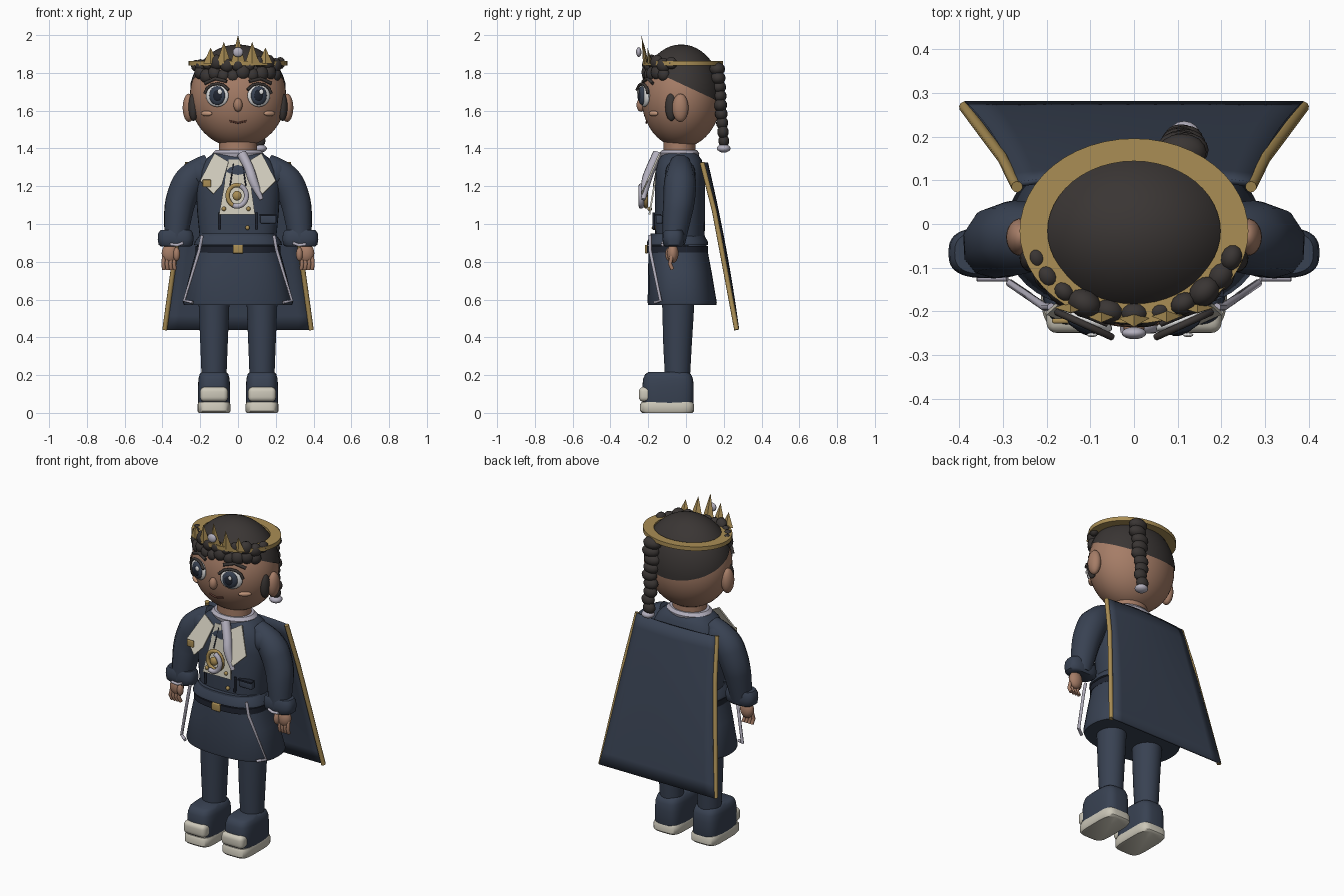
import bpy, bmesh, math, random
from mathutils import Vector, Matrix

random.seed(4)
if "Cube" in bpy.data.objects:
    bpy.data.objects.remove(bpy.data.objects["Cube"], do_unlink=True)


def material(name, *rgb):
    m = bpy.data.materials.new(name)
    m.use_nodes = True
    m.diffuse_color = (*rgb, 1)
    bsdf = next(n for n in m.node_tree.nodes if n.type == "BSDF_PRINCIPLED")
    bsdf.inputs["Base Color"].default_value = (*rgb, 1)
    return m


navy = material("navy cloth", .04, .054, .085)
dark = material("dark navy", .014, .018, .03)
skin = material("skin", .38, .205, .135)
blush = material("blush", .55, .31, .2)
lip = material("lip brown", .13, .05, .035)
hair = material("dark hair", .042, .036, .034)
gold = material("gold", .4, .27, .09)
cream = material("cream", .6, .57, .48)
lavender = material("lavender", .45, .43, .51)
white = material("eye white", .75, .75, .75)


def finish(name, bm, mat, smooth=True):
    mesh = bpy.data.meshes.new(name)
    bmesh.ops.recalc_face_normals(bm, faces=bm.faces)
    bm.to_mesh(mesh)
    bm.free()
    obj = bpy.data.objects.new(name, mesh)
    bpy.context.collection.objects.link(obj)
    mesh.materials.append(mat)
    if smooth:
        shade(obj)
    return obj


def shade(obj):
    bpy.ops.object.select_all(action="DESELECT")
    obj.select_set(True)
    bpy.context.view_layer.objects.active = obj
    bpy.ops.object.shade_smooth_by_angle(angle=math.radians(45))


def ball(name, loc, size, mat, turn=0, detail=24):
    bm = bmesh.new()
    bmesh.ops.create_uvsphere(bm, u_segments=detail, v_segments=detail // 2, radius=1)
    bm.transform(Matrix.Translation(loc) @ Matrix.Rotation(turn, 4, "Z") @ Matrix.Diagonal((*size, 1)))
    return finish(name, bm, mat)


def box(name, loc, size, mat, bevel=0):
    bm = bmesh.new()
    bmesh.ops.create_cube(bm, size=1)
    bm.transform(Matrix.Translation(loc) @ Matrix.Diagonal((*size, 1)))
    if bevel:
        bmesh.ops.bevel(bm, geom=bm.edges[:], offset=bevel, segments=4, profile=.5, affect="EDGES")
    return finish(name, bm, mat)


def loft(name, rings, mat, power=2, n=40):
    """Skin rounded cross-sections given as (z, x, y, half width, half depth)."""
    bm = bmesh.new()
    loops = []
    for z, x, y, rx, ry in rings:
        loop = []
        for i in range(n):
            a = math.tau * i / n
            c, s = math.cos(a), math.sin(a)
            px = math.copysign(abs(c) ** (2 / power), c)
            py = math.copysign(abs(s) ** (2 / power), s)
            loop.append(bm.verts.new((x + rx * px, y + ry * py, z)))
        loops.append(loop)
    for lo, hi in zip(loops, loops[1:]):
        for i in range(n):
            j = (i + 1) % n
            bm.faces.new((lo[i], lo[j], hi[j], hi[i]))
    bm.faces.new(loops[0])
    bm.faces.new(loops[-1])
    return finish(name, bm, mat)


def tube(name, points, mat, radius, radii=None, kind="POLY"):
    curve = bpy.data.curves.new(name, "CURVE")
    curve.dimensions = "3D"
    curve.bevel_depth = radius
    curve.bevel_resolution = 3
    curve.use_fill_caps = True
    spline = curve.splines.new(kind)
    spline.points.add(len(points) - 1)
    for i, (p, co) in enumerate(zip(spline.points, points)):
        p.co = (*co, 1)
        p.radius = radii[i] if radii else 1
    if kind == "NURBS":
        spline.use_endpoint_u = True
        spline.order_u = 3
    obj = bpy.data.objects.new(name, curve)
    bpy.context.collection.objects.link(obj)
    curve.materials.append(mat)
    bpy.ops.object.select_all(action="DESELECT")
    obj.select_set(True)
    bpy.context.view_layer.objects.active = obj
    bpy.ops.object.convert(target="MESH")
    shade(bpy.context.view_layer.objects.active)


def plate(name, outline, mat, y_at):
    bm = bmesh.new()
    bm.faces.new([bm.verts.new((x, y_at(z), z)) for x, z in outline])
    obj = finish(name, bm, mat, False)
    obj.modifiers.new("thickness", "SOLIDIFY").thickness = .009


# Head and hair cap
centre, size = Vector((0, -.025, 1.675)), Vector((.255, .212, .27))


def face_y(x, z):
    return centre.y - size.y * math.sqrt(max(0, 1 - (x / size.x) ** 2 - ((z - centre.z) / size.z) ** 2))


ball("head", centre, size, skin, detail=48)
bm = bmesh.new()
bmesh.ops.create_uvsphere(bm, u_segments=48, v_segments=24, radius=1)
bm.transform(Matrix.Translation(centre) @ Matrix.Diagonal((*(size * 1.02), 1)))
bmesh.ops.bisect_plane(bm, geom=bm.verts[:] + bm.edges[:] + bm.faces[:], plane_co=(0, 0, 1.73),
                       plane_no=(0, .42, .9), clear_inner=True)
finish("hair_cap", bm, hair)

# Curly fringe in two rows, with a bunch at each temple
for row, (z, count, reach) in enumerate(((1.85, 11, 72), (1.795, 10, 58))):
    for i in range(count):
        a = math.radians(-reach + 2 * reach * i / (count - 1))
        r = random.uniform(.028, .042)
        loc = (.235 * math.sin(a), -.02 - .185 * math.cos(a), z + random.uniform(-.015, .012))
        ball("fringe_curl", loc, (r, r * .8, r), hair, a, 12)

# Braid with a tied end
for i in range(9):
    t = i / 8
    r = .056 - .018 * t
    ball("braid_knot", (.11 + .008 * math.sin(i * 2), .165 + .035 * t, 1.82 - .38 * t), (r, r * .75, .036), hair, 0, 16)
ball("braid_tie", (.115, .2, 1.4), (.038, .036, .022), lavender, 0, 16)

# Crown: flat ring, five points and a jewel
bm = bmesh.new()
rims = []
for rx, ry, z in ((.262, .212, 1.838), (.262, .212, 1.862), (.198, .16, 1.862), (.198, .16, 1.838)):
    rims.append([bm.verts.new((rx * math.cos(math.tau * i / 48), -.016 + ry * math.sin(math.tau * i / 48), z))
                 for i in range(48)])
for k in range(4):
    a, b = rims[k], rims[(k + 1) % 4]
    for i in range(48):
        j = (i + 1) % 48
        bm.faces.new((a[i], a[j], b[j], b[i]))
finish("crown_ring", bm, gold)
for x, height in ((-.145, .085), (-.075, .115), (0, .15), (.075, .115), (.145, .085)):
    bm = bmesh.new()
    bmesh.ops.create_cone(bm, cap_ends=True, segments=4, radius1=.038, radius2=0, depth=height)
    bm.transform(Matrix.Translation((x, -.225 + x * x * 1.3, 1.85 + height / 2))
                 @ Matrix.Rotation(math.radians(8), 4, "X") @ Matrix.Diagonal((1, .35, 1, 1)))
    finish("crown_point", bm, gold, False)
ball("crown_jewel", (0, -.25, 1.91), (.028, .014, .026), lavender)

# Face
ball("nose", (0, -.238, 1.63), (.024, .024, .036), skin)
tube("mouth", [(x, face_y(x, 1.54) - .002, 1.535 + abs(x) * .22) for x in (-.045, -.02, 0, .02, .045)], lip, .005)

for s, side in ((1, "left"), (-1, "right")):
    # Eyes, lashes, cheeks, ears
    turn = s * math.radians(20)
    for part, depth, dims, mat in (("eye", .004, (.064, .02, .06), white), ("iris", .016, (.045, .018, .05), navy),
                                   ("pupil", .029, (.025, .009, .03), dark)):
        ball(f"{side}_{part}", (s * .11, -.216 - depth, 1.68), dims, mat, turn)
    ball(f"{side}_glint", (s * .11 + .014, -.254, 1.7), (.012, .005, .014), white)
    lash = [(s * (.11 + .066 * math.cos(a)), -.232 + .03 * math.cos(a), 1.685 + .058 * math.sin(a))
            for a in (.1, .6, 1.1, 1.6, 2.1, 2.7)]
    tube(f"{side}_lash", lash, hair, .008)
    tube(f"{side}_brow", [(s * x, face_y(x, z) - .006, z) for x, z in ((.06, 1.755), (.12, 1.77), (.175, 1.745))], hair, .009)
    ball(f"{side}_cheek", (s * .167, -.172, 1.585), (.036, .012, .014), blush, s * .65)
    ball(f"{side}_ear", (s * .26, -.03, 1.615), (.033, .043, .075), skin)
    ball(f"{side}_sideburn", (s * .236, -.078, 1.62), (.026, .032, .075), hair)

    # Sleeve, cuff and hand
    tube(f"{side}_sleeve", [(s * x, y, z) for x, y, z in ((.15, -.03, 1.32), (.25, -.03, 1.26), (.305, -.035, 1.13),
         (.32, -.05, 1.03), (.33, -.065, .9))], navy, .08, (.7, 1.08, 1.06, .95, .75), "NURBS")
    ball(f"{side}_shoulder", (s * .2, -.03, 1.265), (.075, .08, .085), navy)
    loft(f"{side}_cuff", [(z, s * .33, -.066, .095 * k, .058 * k)
         for z, k in ((.88, .8), (.89, .95), (.92, 1), (.95, .97), (.968, .85))], navy, 2.8)
    tube(f"{side}_cuff_trim", [(s * x, -.124, z) for x, z in ((.29, .9), (.32, .888), (.36, .892))], lavender, .008)
    ball(f"{side}_palm", (s * .362, -.07, .845), (.042, .03, .052), skin)
    for i in range(4):
        x = .335 + i * .019
        tube(f"{side}_finger", [(s * x, -.075, .83), (s * (x + .004), -.085, .79), (s * x, -.072, .76)], skin, .0105)
    ball(f"{side}_thumb", (s * .325, -.09, .84), (.018, .02, .036), skin)

    # Leg and boot
    x = s * .127
    loft(f"{side}_trouser_leg", [(.17, x, -.045, .065, .065), (.35, x, -.045, .072, .075), (.64, x, -.04, .084, .088)], navy)
    loft(f"{side}_boot", [(z, x, -.095, .085 * k, .136 * k) for z, k in
         ((.045, .97), (.06, 1), (.14, 1), (.18, .97), (.205, .89), (.217, .75))], navy, 3.5)
    loft(f"{side}_sole", [(z, x, -.1, .087 * k, .143 * k) for z, k in
         ((0, .93), (.01, 1), (.045, 1), (.057, .95))], cream, 4.5)
    box(f"{side}_toe_cap", (x, -.215, .098), (.148, .07, .078), cream, .025)

    # Lapel and skirt trim
    plate(f"{side}_lapel", [(s * x, z) for x, z in ((.125, 1.375), (.05, 1.33), (.085, 1.21), (.13, 1.16), (.2, 1.23))],
          cream, lambda z: -.145 - (1.37 - z) * .45)
    tube(f"{side}_skirt_trim", [(s * x, y, z) for x, y, z in ((.19, -.19, .94), (.205, -.19, .86), (.285, -.135, .595),
         (.24, -.165, .585))], lavender, .009)
    tube(f"{side}_jacket_seam", [(s * .1, -.17, 1.06), (s * .1, -.172, .97)], dark, .007)

    # Cape edging
    tube(f"{side}_cape_edge", [(s * x, y, z) for x, y, z in ((.268, .085, 1.325), (.3, .15, 1.07), (.345, .21, .75),
         (.388, .268, .44))], gold, .013)

# Body
loft("neck", [(1.33, 0, -.035, .1, .085), (1.45, 0, -.035, .1, .085)], skin)
loft("collar", [(z, 0, -.035, rx, rx * .78) for z, rx in ((1.355, .13), (1.375, .135), (1.392, .118))], lavender)
loft("jacket", [(z, 0, -.032, rx, ry) for z, rx, ry in ((.9, .2, .13), (1.05, .215, .133), (1.2, .225, .133),
     (1.28, .215, .13), (1.34, .175, .115), (1.375, .13, .09), (1.385, .1, .07))], navy, 2.5)
loft("skirt", [(z, 0, y, rx, ry) for z, y, rx, ry in ((.57, -.02, .285, .18), (.585, -.02, .292, .183),
     (.75, -.033, .252, .168), (.86, -.042, .222, .156), (.95, -.045, .2, .142))], navy, 2.5)
loft("jacket_hem", [(z, 0, -.045, rx, rx * .7) for z, rx in ((.885, .2), (.89, .232), (.905, .23), (.945, .2))], navy, 2.5)
loft("belt", [(z, 0, -.045, .226, .162) for z in (.85, .884)], dark, 2.5)
box("buckle", (0, -.209, .867), (.055, .016, .046), gold, .005)

# Shirt front, scarf and medallion
plate("shirt_front", [(-.05, 1.34), (.05, 1.34), (.09, 1.05), (-.1, 1.05)], cream, lambda z: -.14 - (1.34 - z) * .17)
for x in (-.03, .03):
    tube("shirt_pleat", [(x * .8, -.15, 1.32), (x * 1.4, -.172, 1.2)], dark, .004)
tube("scarf", [(.02, -.15, 1.37), (.06, -.185, 1.3), (.08, -.215, 1.22), (.125, -.225, 1.13)], lavender, .028, (1, .9, 1, .4), "NURBS")
ring = [(-.005 + .05 * math.cos(a / 4), -.212, 1.15 + .056 * math.sin(a / 4)) for a in range(26)]
tube("medallion_ring", ring, gold, .012)
tube("medallion_crescent", [(x, y - .025, z) for x, y, z in ring[17:] + ring[:6]], lavender, .014)
ball("medallion_centre", (-.005, -.225, 1.15), (.024, .016, .026), gold)
box("lapel_badge", (-.165, -.222, 1.215), (.045, .012, .04), gold, .005)
box("pocket", (.16, -.142, 1.025), (.085, .035, .045), navy, .008)
box("pocket_flap", (.16, -.15, 1.048), (.09, .035, .009), dark)
for x, z in ((.055, 1.08), (.05, .98), (-.075, 1.08)):
    ball("button", (x, -.192 if z > 1 else -.17, z), (.012, .012, .012), gold, 0, 12)

# Cape sheet
bm = bmesh.new()
bmesh.ops.create_grid(bm, x_segments=12, y_segments=12, size=1)
for v in bm.verts:
    t = (1 - v.co.y) / 2
    u = v.co.x
    half = .268 + .085 * t + .035 * t * t
    depth = .085 + .23 * t - .045 * t * t + .02 * (1 - u * u) * (1 - t)
    v.co = (u * half, depth, 1.322 - .882 * t)
cape = finish("cape", bm, navy)
cape.modifiers.new("thickness", "SOLIDIFY").thickness = .012
